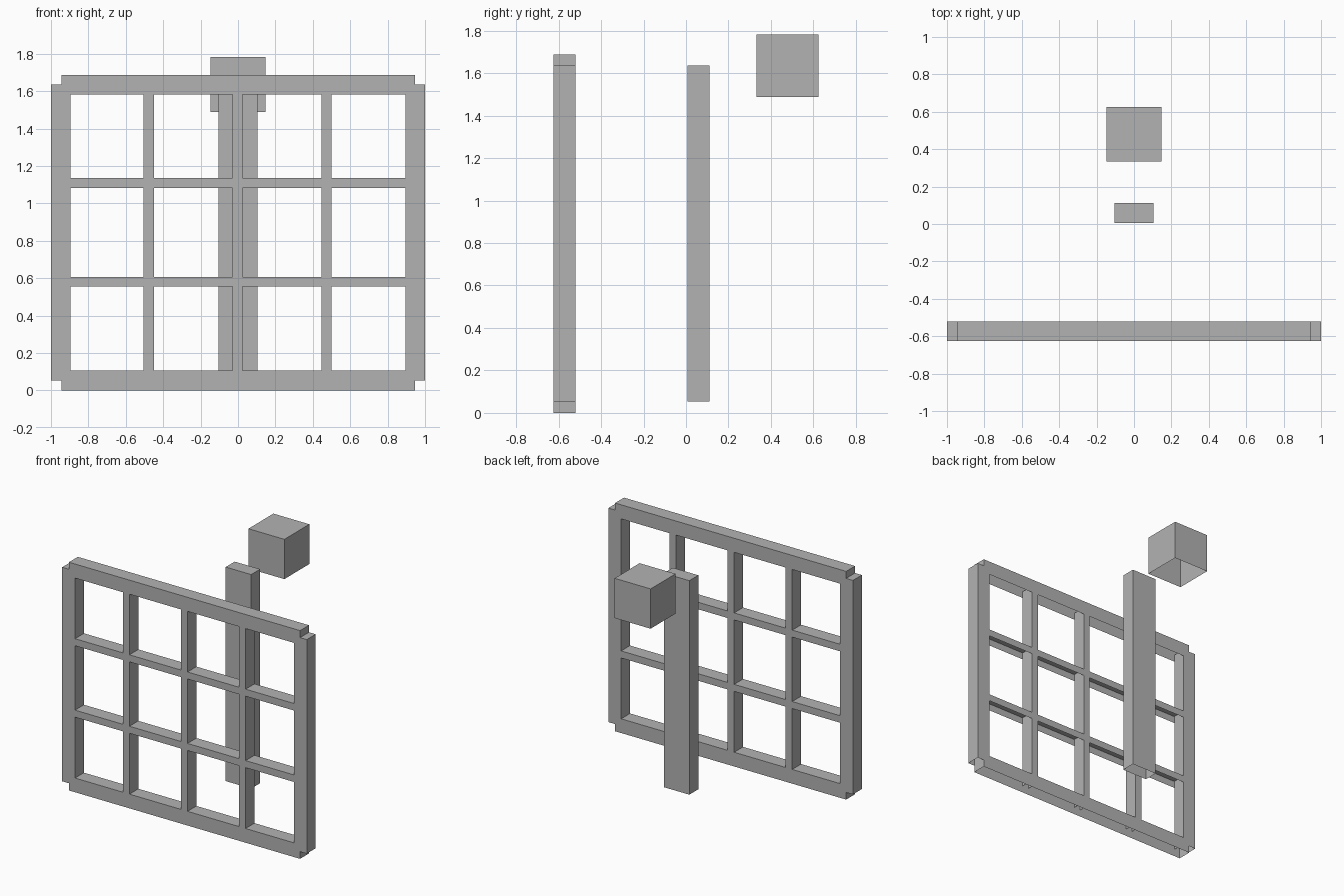
import bpy
import bmesh

if "Cube" in bpy.data.objects:
    bpy.data.objects.remove(bpy.data.objects["Cube"])

# One plain grey for the whole model
grey = bpy.data.materials.new("plain grey")
grey.diffuse_color = (0.45, 0.45, 0.45, 1.0)
grey.use_nodes = True
grey.node_tree.nodes["Principled BSDF"].inputs["Base Color"].default_value = grey.diffuse_color


def box(name, x, y, z):
    """Box from (min, max) ranges, open at the underside."""
    bm = bmesh.new()
    bmesh.ops.create_cube(bm, size=1.0)
    bottom = [f for f in bm.faces if f.normal.z < -0.5]
    bmesh.ops.delete(bm, geom=bottom, context='FACES_ONLY')
    for v in bm.verts:
        v.co = [r[0] if c < 0 else r[1] for c, r in zip(v.co, (x, y, z))]
    mesh = bpy.data.meshes.new(name)
    bm.to_mesh(mesh)
    bm.free()
    mesh.materials.append(grey)
    obj = bpy.data.objects.new(name, mesh)
    bpy.context.collection.objects.link(obj)
    return obj


DEPTH = (-0.625, -0.521)      # thickness of the lattice frame
UPRIGHT = (0.053, 1.635)      # height range shared by all uprights
SPAN = (-0.945, 0.945)        # width range shared by all rails

# Outer frame
box("left_stile", (-1.0, -0.895), DEPTH, UPRIGHT)
box("right_stile", (0.895, 1.0), DEPTH, UPRIGHT)
box("bottom_rail", SPAN, DEPTH, (0.0, 0.105))
box("top_rail", SPAN, DEPTH, (1.583, 1.687))

# Thin lattice bars
for i, x in enumerate((-0.477, -0.002, 0.473)):
    box(f"vertical_bar_{i + 1}", (x - 0.027, x + 0.027), DEPTH, UPRIGHT)
for i, z in enumerate((0.581, 1.109)):
    box(f"horizontal_bar_{i + 1}", SPAN, DEPTH, (z - 0.026, z + 0.026))

# Free-standing post and block behind the frame
box("post", (-0.105, 0.103), (0.006, 0.111), UPRIGHT)
box("block", (-0.148, 0.146), (0.333, 0.625), (1.488, 1.782))
